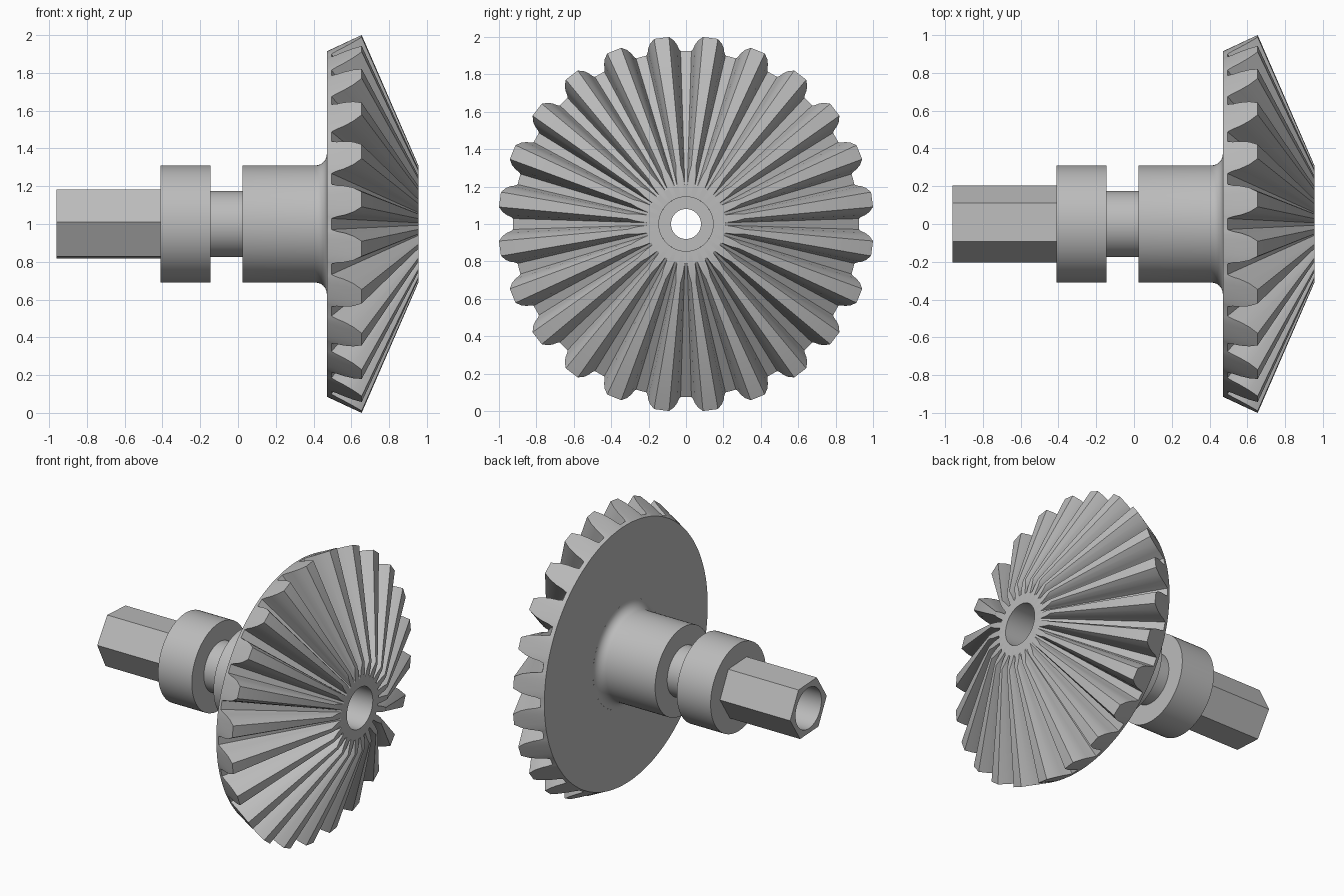
import bpy
from math import sin, cos, radians, pi

if "Cube" in bpy.data.objects:
    bpy.data.objects.remove(bpy.data.objects["Cube"])

TEETH = 24
AXIS_Z = 1.0
APEX_X = 1.09          # teeth taper towards this point on the axis
FRONT_X = 0.955
BORE = 0.145

steel = bpy.data.materials.new("steel_grey")
steel.diffuse_color = (0.5, 0.5, 0.5, 1)
steel.use_nodes = True
steel.node_tree.nodes["Principled BSDF"].inputs["Base Color"].default_value = steel.diffuse_color


def skin(name, loops):
    """Bridge closed loops of (x, radius, angle) points around the x axis."""
    n = len(loops[0])
    verts = [(x, r * cos(a), AXIS_Z + r * sin(a)) for loop in loops for x, r, a in loop]
    faces = []
    for k in range(len(loops) - 1):
        for i in range(n):
            j = (i + 1) % n
            faces.append((k * n + i, k * n + j, (k + 1) * n + j, (k + 1) * n + i))
    mesh = bpy.data.meshes.new(name)
    mesh.from_pydata(verts, [], faces)
    mesh.materials.append(steel)
    obj = bpy.data.objects.new(name, mesh)
    bpy.context.collection.objects.link(obj)
    bpy.ops.object.select_all(action='DESELECT')
    obj.select_set(True)
    bpy.context.view_layer.objects.active = obj
    bpy.ops.object.shade_smooth_by_angle(angle=radians(28))
    return obj


def lathe(name, profile, seg=72):
    return skin(name, [[(x, r, 2 * pi * i / seg) for i in range(seg)] for x, r in profile])


# Tooth outline: angle from the tooth centre (degrees), height from root to tip
half = [(5.7, 0.0), (5.1, 0.18), (4.7, 0.42), (3.8, 0.72), (2.3, 1.0)]
outline = [(-a, h) for a, h in half] + [(a, h) for a, h in reversed(half)]
pitch = 360 / TEETH
grid = [(radians((t + 0.5) * pitch + a), h) for t in range(TEETH) for a, h in outline]

outer, inner = [], []
for a, h in grid:
    x, r = 0.495 + 0.16 * h, 0.925 + 0.079 * h
    outer.append((x, r, a))
    inner.append((FRONT_X, r * (APEX_X - FRONT_X) / (APEX_X - x), a))


def ring(x, r):
    return [(x, r, a) for a, h in grid]


# Bevel gear head: back plate, rim, teeth and front face
skin("bevel_gear", [ring(0.47, 0.37), ring(0.47, 0.915), outer, inner, ring(FRONT_X, BORE)])

# Hub, neck and collar, with a fillet into the gear
fillet = [(0.41 + 0.06 * sin(radians(a)), 0.37 - 0.06 * cos(radians(a))) for a in range(0, 91, 15)]
lathe("hub_and_collar", [(-0.41, BORE), (-0.41, 0.31), (-0.145, 0.31), (-0.145, 0.175),
                         (0.025, 0.175), (0.025, 0.31)] + fillet)

# Hexagonal drive end, turned slightly, with a round hole
turn = radians(-3)
angles = [2 * pi * i / 48 for i in range(48)]
hexagon = [(0.205 * cos(pi / 6) / cos(a % (pi / 3) - pi / 6), a + turn) for a in angles]
skin("hex_drive", [[(-0.96, BORE, a + turn) for a in angles],
                   [(-0.96, r, a) for r, a in hexagon],
                   [(-0.41, r, a) for r, a in hexagon]])

# Stepped bore through the whole shaft
lathe("bore", [(FRONT_X, BORE), (0.2, BORE), (0.2, 0.08), (-0.2, 0.08), (-0.2, BORE), (-0.96, BORE)])
